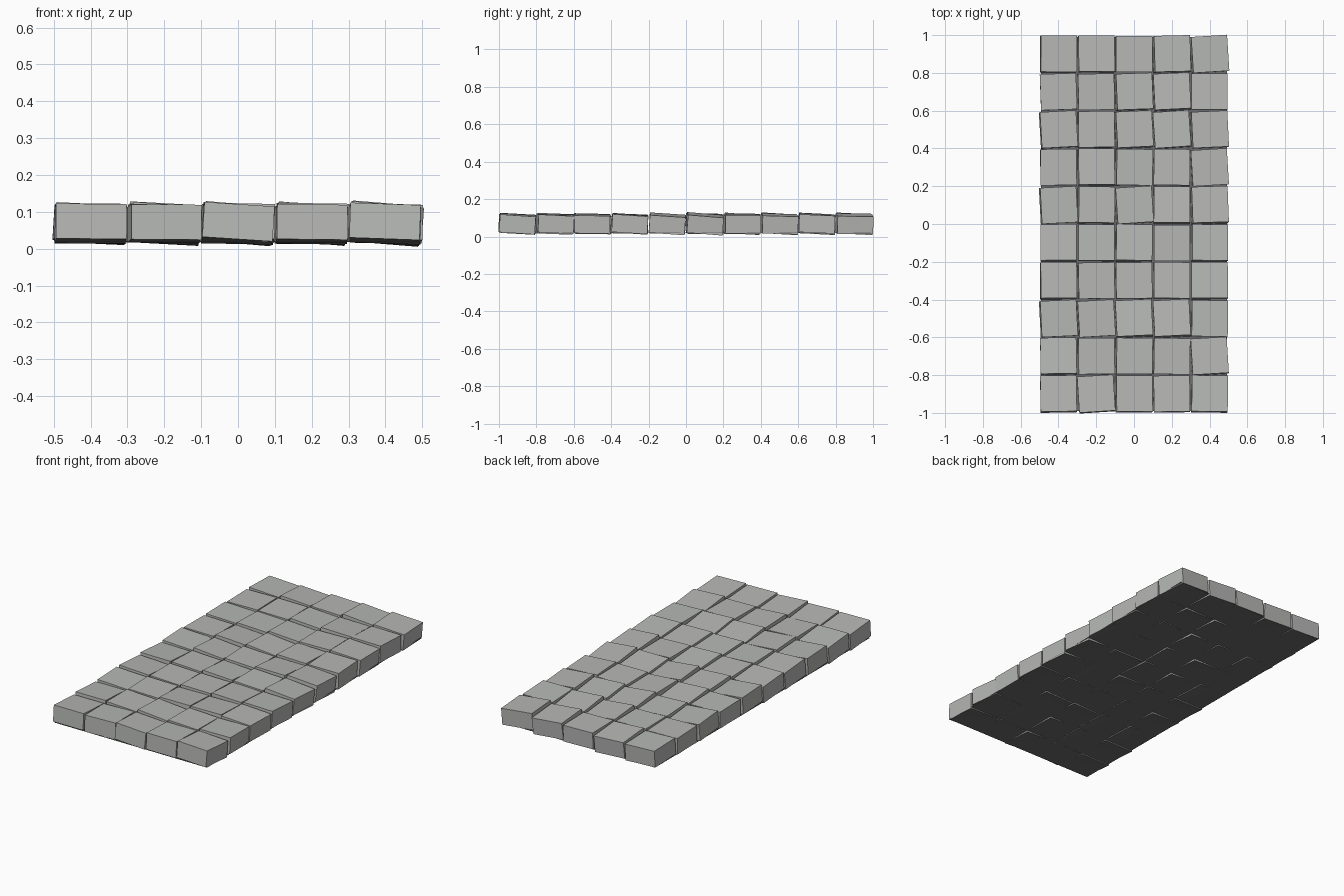
import bpy, random
from math import radians

if "Cube" in bpy.data.objects:
    bpy.data.objects.remove(bpy.data.objects["Cube"])

random.seed(4)


def material(name, color):
    m = bpy.data.materials.new(name)
    m.diffuse_color = (*color, 1)
    m.use_nodes = True
    m.node_tree.nodes["Principled BSDF"].inputs["Base Color"].default_value = m.diffuse_color
    return m


stone_mat = material("stone grey", (0.47, 0.48, 0.465))
mortar_mat = material("dark mortar", (0.15, 0.15, 0.15))

PITCH, SIZE, HEIGHT, MID_Z = 0.2, 0.191, 0.095, 0.068


def paving_stone(x, y):
    # slightly tipped block, high on its -x / -y edges
    bpy.ops.mesh.primitive_cube_add(size=1, location=(x, y, MID_Z))
    ob = bpy.context.object
    ob.name = "paving_stone"
    ob.dimensions = (SIZE, SIZE, HEIGHT)
    ob.rotation_euler = (radians(random.uniform(-5, 0)),
                         radians(random.uniform(0, 5)),
                         radians(random.uniform(-1, 4)))
    ob.data.materials.append(stone_mat)
    ob.data.materials.append(mortar_mat)
    # underside is bedded in mortar
    for p in ob.data.polygons:
        p.material_index = 1 if p.normal.z < -0.5 else 0


# 5 x 10 grid of stones
for i in range(5):
    for j in range(10):
        paving_stone((i - 2) * PITCH, (j - 4.5) * PITCH)

# thin bed filling the gaps underneath
bpy.ops.mesh.primitive_cube_add(size=1, location=(0, 0, 0.02))
bed = bpy.context.object
bed.name = "mortar_bed"
bed.dimensions = (0.985, 1.98, 0.003)
bed.data.materials.append(mortar_mat)
